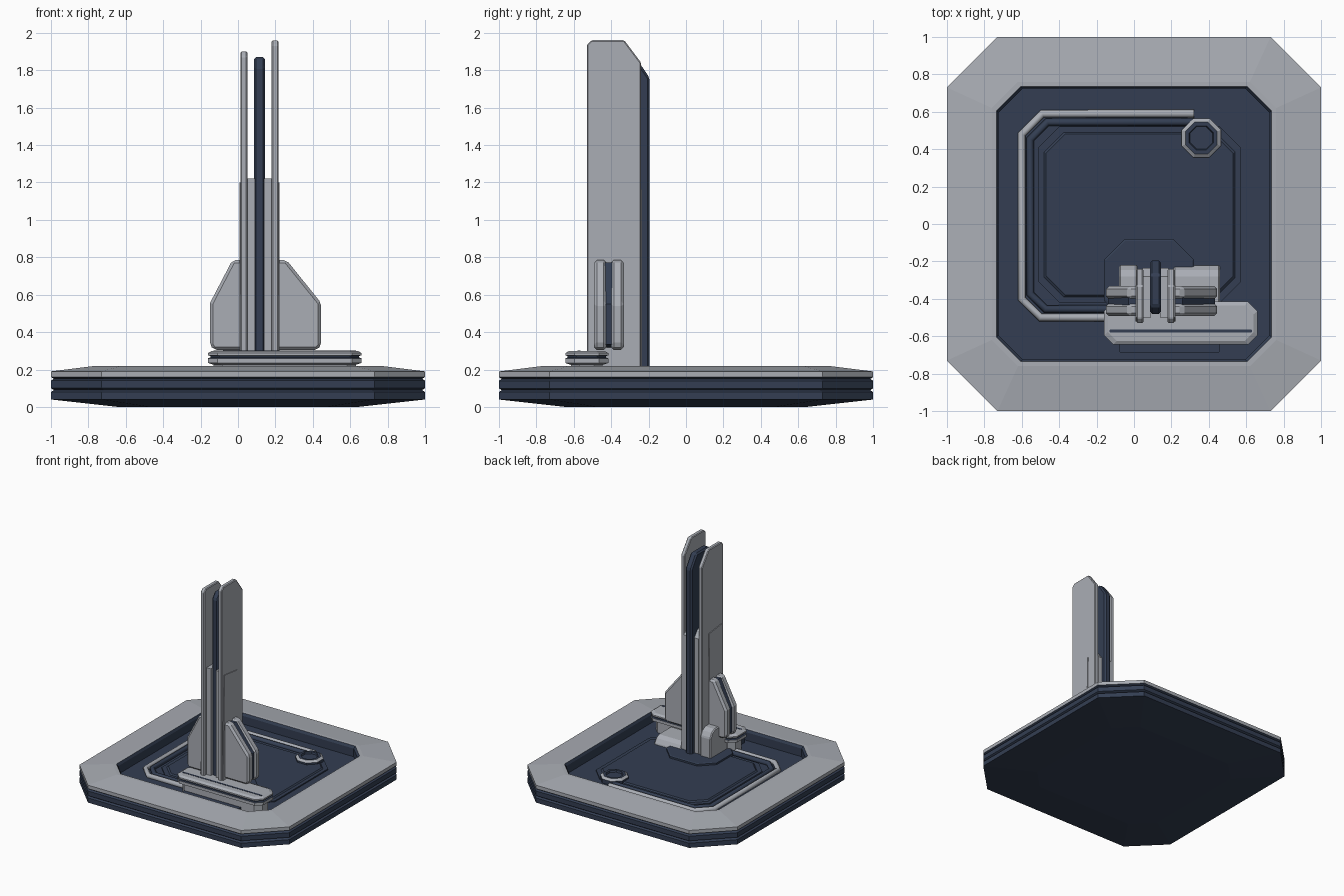
import bpy, bmesh

if "Cube" in bpy.data.objects:
    bpy.data.objects.remove(bpy.data.objects["Cube"])


def material(name, rgb):
    m = bpy.data.materials.new(name)
    m.diffuse_color = (*rgb, 1)
    m.use_nodes = True
    m.node_tree.nodes["Principled BSDF"].inputs["Base Color"].default_value = m.diffuse_color
    return m


MATS = [material("light_grey", (0.40, 0.42, 0.46)), material("dark_blue", (0.033, 0.048, 0.085))]
LIGHT, DARK = 0, 1


def octagon(cx, cy, hx, hy, c, z):
    return [(cx + x, cy + y, z) for x, y in (
        (hx, -hy + c), (hx, hy - c), (hx - c, hy), (-hx + c, hy),
        (-hx, hy - c), (-hx, -hy + c), (-hx + c, -hy), (hx - c, -hy))]


def loft(name, rings, mats, bevel=0):
    """Skin a stack of rings, one material per band, and cap both ends."""
    bm = bmesh.new()
    loops = [[bm.verts.new(p) for p in r] for r in rings]
    n = len(loops[0])
    bm.faces.new(loops[0][::-1]).material_index = mats[0]
    bm.faces.new(loops[-1]).material_index = mats[-1]
    for a, b, m in zip(loops, loops[1:], mats):
        for i in range(n):
            j = (i + 1) % n
            bm.faces.new((a[i], a[j], b[j], b[i])).material_index = m
    bmesh.ops.recalc_face_normals(bm, faces=bm.faces)
    me = bpy.data.meshes.new(name)
    bm.to_mesh(me)
    bm.free()
    for m in MATS:
        me.materials.append(m)
    ob = bpy.data.objects.new(name, me)
    bpy.context.collection.objects.link(ob)
    if bevel:
        mod = ob.modifiers.new("bevel", "BEVEL")
        mod.width, mod.segments = bevel, 1
    return ob


def slab_x(name, profile, x0, x1, mat, bevel=0):
    """Profile in (y, z) pushed along x."""
    return loft(name, [[(x, y, z) for y, z in profile] for x in (x0, x1)], [mat], bevel)


def slab_y(name, profile, y0, y1, mat, bevel=0):
    """Profile in (x, z) pushed along y."""
    return loft(name, [[(x, y, z) for x, z in profile] for y in (y0, y1)], [mat], bevel)


def block(name, cx, cy, hx, hy, c, steps, mats):
    """Octagonal stack; steps are (inset, z)."""
    return loft(name, [octagon(cx, cy, hx - i, hy - i, c * (1 - i / hx), z) for i, z in steps], mats)


def rail(name, points, z, radius, mat):
    cu = bpy.data.curves.new(name, "CURVE")
    cu.dimensions = "3D"
    cu.bevel_depth, cu.bevel_resolution, cu.use_fill_caps = radius, 1, True
    sp = cu.splines.new("POLY")
    sp.points.add(len(points) - 1)
    for p, (x, y) in zip(sp.points, points):
        p.co = (x, y, z, 1)
    cu.materials.append(MATS[mat])
    ob = bpy.data.objects.new(name, cu)
    bpy.context.collection.objects.link(ob)
    bpy.ops.object.select_all(action="DESELECT")
    ob.select_set(True)
    bpy.context.view_layer.objects.active = ob
    bpy.ops.object.convert(target="MESH")


# Base: grooved dark hull, pale sloping rim, dark sunken floor
base = [(.64, .17, 0), (1, .27, .04), (1, .27, .08), (.985, .27, .09), (1, .27, .10),
        (1, .27, .14), (.985, .27, .15), (1, .27, .16), (1, .27, .19),
        (.76, .14, .22), (.735, .13, .22), (.725, .13, .20), (.725, .13, .13)]
loft("base_platform", [octagon(0, 0, h, h, c, z) for h, c, z in base],
     [DARK] * 7 + [LIGHT] * 3 + [DARK] * 2)

# Raised pads on the floor
block("floor_pad", .03, .05, .54, .47, .11,
      [(0, .12), (0, .14), (.03, .14), (.04, .15)], [DARK] * 3)
block("tower_foot_pad", .08, -.30, .24, .22, .11, [(0, .12), (0, .165), (.01, .17)], [DARK] * 2)

# Twin rails running round the floor, ending at the node
for name, o, mat in (("outer_rail", 0, LIGHT), ("inner_rail", .045, DARK)):
    rail(name, [(-.08, -.50 + o), (-.50 + o * .6, -.50 + o), (-.60 + o, -.40 + o * .6),
                (-.60 + o, .48 - o * .6), (-.49 + o * .6, .59 - o), (.32, .59 - o)], .14, .022, mat)
block("floor_node", .36, .46, .105, .105, .062,
      [(0, .12), (0, .165), (.02, .18), (.04, .18), (.045, .165)], [DARK, LIGHT, DARK, DARK])

# Long stepped block in front of the tower, with a groove along its top
block("front_block", .25, -.53, .41, .115, .05,
      [(.03, .12), (.03, .225), (0, .235), (0, .26), (.012, .264), (.012, .272),
       (0, .276), (0, .288), (.02, .30)],
      [LIGHT, LIGHT, LIGHT, DARK, DARK, DARK, LIGHT, LIGHT])
block("front_block_groove", .25, -.572, .38, .008, .004, [(0, .296), (0, .302)], [DARK])
block("front_skirt", .19, -.64, .27, .05, .01, [(0, .12), (0, .17)], [DARK])

# Tower: two tall plates, inner liners, outer skins and a dark spine
for side, x0, x1, top in (("left", .014, .05, 1.90), ("right", .18, .216, 1.96)):
    slab_x(side + "_tower_plate",
           [(-.53, .13), (-.24, .13), (-.24, top - .12), (-.33, top), (-.505, top), (-.53, top - .025)],
           x0, x1, LIGHT, .006)
for side, x0, x1 in (("left", .045, .092), ("right", .140, .185)):
    slab_x(side + "_tower_liner", [(-.50, .13), (-.235, .13), (-.235, 1.16), (-.28, 1.22), (-.50, 1.22)],
           x0, x1, LIGHT)
for side, x0, x1 in (("left", .008, .016), ("right", .214, .222)):
    slab_x(side + "_tower_skin", [(-.525, .13), (-.35, .13), (-.325, 1.18), (-.50, 1.20)], x0, x1, LIGHT)
slab_x("tower_spine", [(-.48, .13), (-.195, .13), (-.195, 1.76), (-.27, 1.87), (-.44, 1.87), (-.48, 1.82)],
       .085, .145, DARK, .012)

# Side fins: pale slabs sandwiching a dark core
for side, s, inner, shoulder, outer in (("left", -1, .03, -.03, -.15), ("right", 1, .20, .26, .445)):
    fin = [(inner, .305), (outer - s * .02, .305), (outer, .33), (outer, .555), (shoulder, .785), (inner, .785)]
    core = [(inner, .315), (outer - s * .012, .335), (outer - s * .012, .55), (shoulder, .772), (inner, .772)]
    slab_y(side + "_fin_front", fin, -.492, -.424, LIGHT, .018)
    slab_y(side + "_fin_back", fin, -.402, -.332, LIGHT, .018)
    slab_y(side + "_fin_core", core, -.44, -.39, DARK)

# Buttress boxes behind the fins: tall on the left, low on the right
for side, x0, x1, h in (("left", -.08, .02, .40), ("right", .21, .46, .215)):
    slab_x(side + "_buttress", [(-.45, .13), (-.22, .13), (-.22, h - .06), (-.245, h - .02), (-.28, h), (-.45, h)],
           x0, x1, LIGHT, .008)
